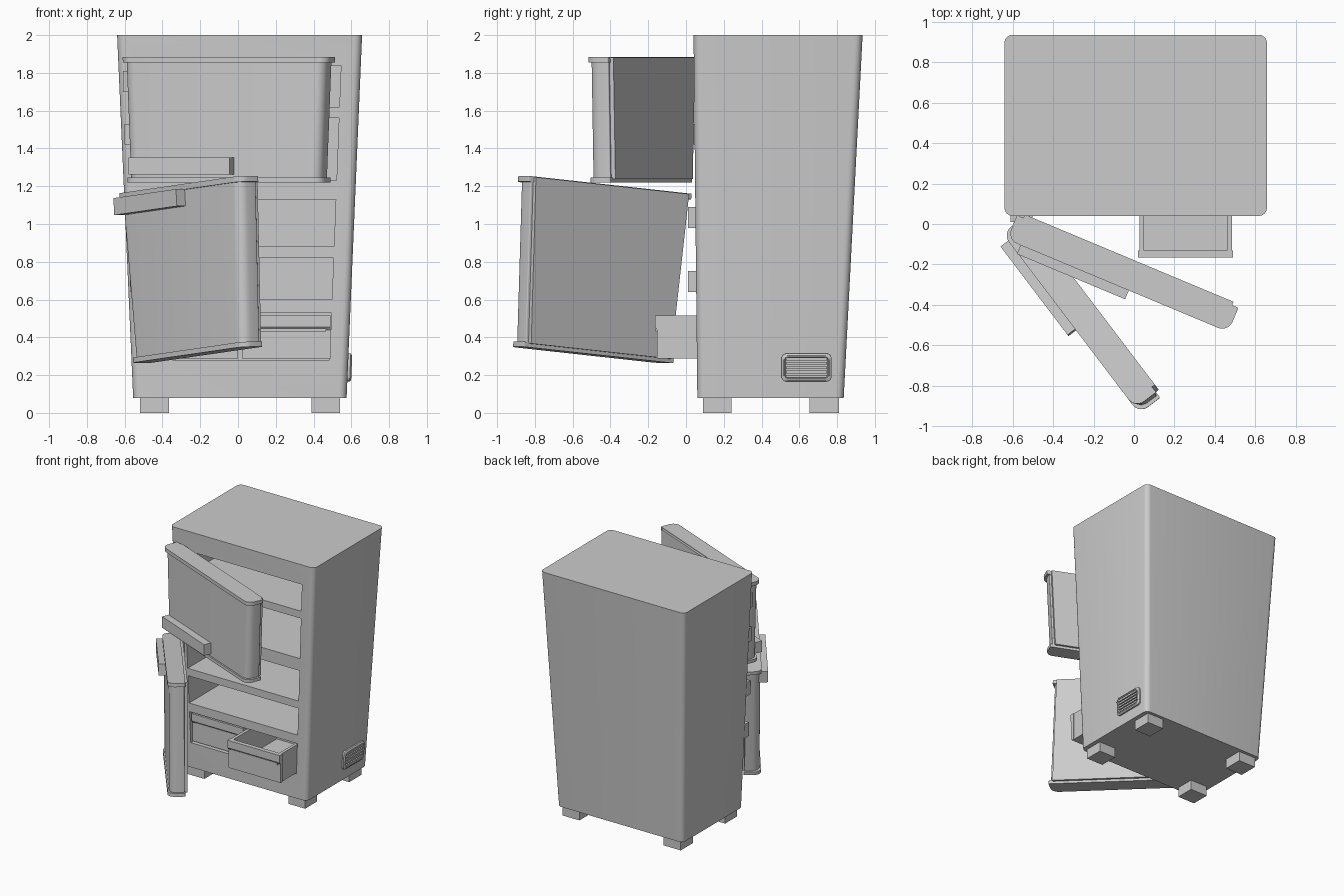
import bpy, bmesh
from math import radians, sin, cos, pi
from mathutils import Matrix

if "Cube" in bpy.data.objects:
    bpy.data.objects.remove(bpy.data.objects["Cube"])


def finish(name, bm, matrix=None, smooth=False):
    bmesh.ops.recalc_face_normals(bm, faces=bm.faces)
    me = bpy.data.meshes.new(name)
    bm.to_mesh(me)
    bm.free()
    ob = bpy.data.objects.new(name, me)
    bpy.context.collection.objects.link(ob)
    if matrix:
        ob.matrix_world = matrix
    if smooth:
        bpy.ops.object.select_all(action='DESELECT')
        ob.select_set(True)
        bpy.context.view_layer.objects.active = ob
        bpy.ops.object.shade_smooth_by_angle(angle=radians(35))
    return ob


def rounded_rect(x0, x1, y0, y1, rf, rb, n=6):
    """Outline with separate radii for the front (-y) and back corners."""
    pts = []
    for cx, cy, r, a in ((x0 + rf, y0 + rf, rf, 180), (x1 - rf, y0 + rf, rf, 270),
                         (x1 - rb, y1 - rb, rb, 0), (x0 + rb, y1 - rb, rb, 90)):
        for i in range(n + 1):
            t = radians(a) + i / n * pi / 2
            pts.append((cx + r * cos(t), cy + r * sin(t)))
    return pts


def loft(bm, rings):
    """Closed solid through a list of equal length point rings."""
    rows = [[bm.verts.new(p) for p in ring] for ring in rings]
    for a, b in zip(rows, rows[1:]):
        for i in range(len(a)):
            j = (i + 1) % len(a)
            bm.faces.new((a[i], a[j], b[j], b[i]))
    bm.faces.new(rows[0][::-1])
    bm.faces.new(rows[-1])


def at_z(pts, z):
    return [(x, y, z) for x, y in pts]


def add_box(bm, x0, x1, y0, y1, z0, z1):
    loft(bm, [[(x0, y0, z), (x1, y0, z), (x1, y1, z), (x0, y1, z)] for z in (z0, z1)])


def box(name, *dims, matrix=None):
    bm = bmesh.new()
    add_box(bm, *dims)
    return finish(name, bm, matrix)


# Tapered cabinet
bm = bmesh.new()
loft(bm, [at_z(rounded_rect(-.555, .575, .06, .835, .04, .04), .08),
          at_z(rounded_rect(-.64, .657, .04, .935, .04, .04), 2)])
cabinet = finish("cabinet", bm)

# Compartments cut out of the front
bm = bmesh.new()
for z0, z1 in ((.28, .53), (.60, .82), (.88, 1.13), (1.23, 1.56), (1.62, 1.84)):
    rings = []
    for z in (z0, z1):
        h = .464 + .0387 * z
        rings.append([(.01 - h, -.1, z), (.01 + h, -.1, z), (.01 + h, .76, z), (.01 - h, .76, z)])
    loft(bm, rings)
cutter = finish("compartment_cutter", bm)
cutter.hide_render = True
mod = cabinet.modifiers.new("compartments", 'BOOLEAN')
mod.operation = 'DIFFERENCE'
mod.solver = 'EXACT'
mod.object = cutter
bpy.ops.object.select_all(action='DESELECT')
cabinet.select_set(True)
bpy.context.view_layer.objects.active = cabinet
bpy.ops.object.modifier_apply(modifier=mod.name)
bpy.data.objects.remove(cutter)
bpy.ops.object.shade_smooth_by_angle(angle=radians(35))

# Feet
for side, x0, x1 in (("left", -.52, -.365), ("right", .39, .54)):
    for end, y0, y1 in (("front", .09, .24), ("back", .655, .81)):
        box(f"{end}_{side}_foot", x0, x1, y0, y1, 0, .1)

# Hinge blocks
for i, z in enumerate((1.70, 1.42, .98, .64)):
    x = -.585 - (z - 1) * .035
    box(f"hinge_{i + 1}", x, x + .07, .01, .1, z, z + .11)


def door(name, matrix, top, bottom, h, hx, hw, hz):
    """Door local frame: x along width, -y outside, z up, centred; top/bottom are half widths."""
    T = .13

    def ring(z, inset):
        w = bottom + (top - bottom) * (z + h) / (2 * h) - inset
        return at_z(rounded_rect(-w, w, -T + inset * .6, -inset * .3, .055, .006), z)
    for part, z0, z1, inset in (("panel", -h + .01, h - .01, .018),
                                ("top_trim", h - .03, h, 0),
                                ("bottom_trim", -h, -h + .027, 0)):
        b = bmesh.new()
        loft(b, [ring(z0, inset), ring(z1, inset)])
        finish(f"{name}_{part}", b, matrix, True)
    # Inner liner
    b = bmesh.new()
    loft(b, [[(-w, -.02, z), (w, -.02, z), (w, .018, z), (-w, .018, z)]
             for z, w in ((-h + .02, bottom - .034), (h - .004, top - .034))])
    finish(f"{name}_liner", b, matrix)
    box(f"{name}_handle", hx - hw, hx + hw, -T - .047, -T + .03,
        hz - .045, hz + .045, matrix=matrix)


def pose(turn, tilt, u, n, z):
    r = Matrix.Rotation(radians(turn), 4, 'Z')
    return r @ Matrix.Translation((u, -n, z)) @ Matrix.Rotation(radians(tilt), 4, 'Y')


# Upper door ajar, lower door wide open and sagging off its hinges
door("upper_door", pose(-22.7, 0, .043, .183, 1.552), .593, .565, .333, -.23, .29, -.245)
door("lower_door", pose(-52.8, -5, .225, .416, .757), .545, .5, .452, -.225, .275, .38)


# Drawers: open tray with a stepped front and a grip strip
def drawer(name, x0, x1, y):
    b = bmesh.new()
    z0, z1, w, back = .288, .515, .03, y + .62
    add_box(b, x0 + .006, x1 - .006, y + .03, back, z0, z0 + .02)
    add_box(b, x0 + .006, x0 + w, y + .03, back, z0, z1)
    add_box(b, x1 - w, x1 - .006, y + .03, back, z0, z1)
    add_box(b, x0 + .006, x1 - .006, back - w, back, z0, z1)
    prof = [(0, z1), (0, .455), (.012, .44), (.012, z0), (.035, z0), (.035, z1)]
    loft(b, [[(x, y + py, pz) for py, pz in prof] for x in (x0, x1)])
    finish(name, b)
    box(f"{name}_grip", x0 + .03, x1 - .025, y + .004, y + .03, .43, .447)


drawer("left_drawer", -.463, .0, .065)
drawer("right_drawer", .02, .49, -.165)

# Side vent, following the slope of the right wall
slope = Matrix.Translation((.582, .638, .24)) @ Matrix.Rotation(radians(2.45), 4, 'Y')


def vent_ring(x, hy, hz, r):
    return [(x, a, b) for a, b in rounded_rect(-hy, hy, -hz, hz, r, r)]


bm = bmesh.new()
loft(bm, [vent_ring(-.02, .132, .074, .025), vent_ring(.012, .132, .074, .025),
          vent_ring(.02, .122, .064, .02), vent_ring(.02, .116, .058, .018),
          vent_ring(.008, .112, .054, .016)])
finish("vent_frame", bm, slope, True)
for i in range(5):
    z = -.046 + i * .023
    box(f"vent_slat_{i + 1}", 0, .02, -.108, .108, z - .007, z + .007, matrix=slope)
